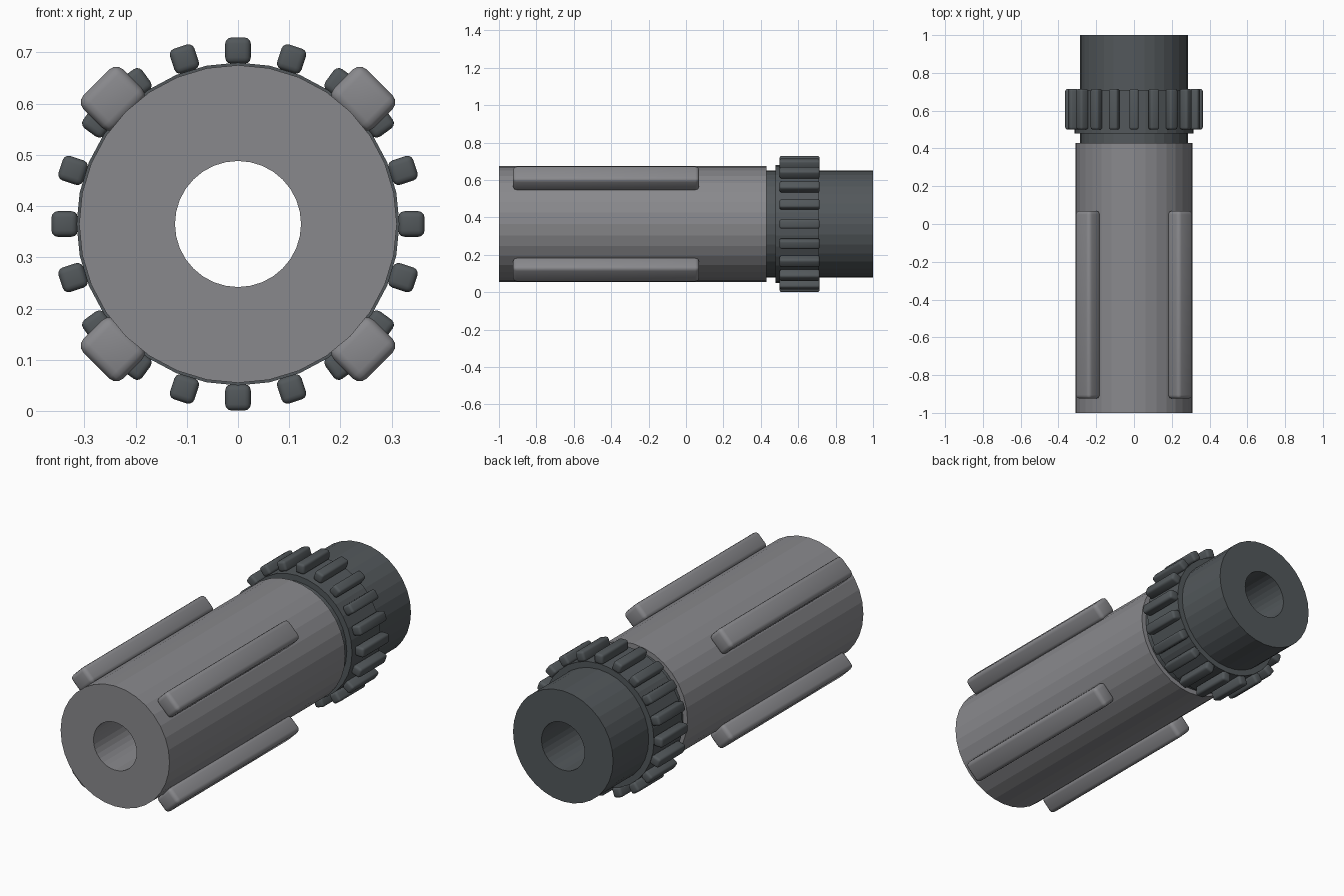
import bpy, bmesh, math
from mathutils import Matrix, Vector

if "Cube" in bpy.data.objects:
    bpy.data.objects.remove(bpy.data.objects["Cube"])

AXIS_Z = 0.365   # height of the shaft axis
BORE = 0.123


def material(name, rgb):
    m = bpy.data.materials.new(name)
    m.diffuse_color = (*rgb, 1.0)
    m.use_nodes = True
    m.node_tree.nodes["Principled BSDF"].inputs["Base Color"].default_value = m.diffuse_color
    return m


LIGHT = material("light grey metal", (0.25, 0.25, 0.265))
DARK = material("dark grey metal", (0.085, 0.097, 0.104))


def finish(bm, name, mat):
    bmesh.ops.recalc_face_normals(bm, faces=bm.faces)
    me = bpy.data.meshes.new(name)
    bm.to_mesh(me)
    bm.free()
    me.materials.append(mat)
    ob = bpy.data.objects.new(name, me)
    ob.location = (0, 0, AXIS_Z)
    bpy.context.collection.objects.link(ob)
    return ob


def tube(name, profile, mat, sides=32):
    """Revolve a closed (radius, y) profile around the y axis."""
    bm = bmesh.new()
    rings = []
    for i in range(sides):
        a = 2 * math.pi * i / sides
        rings.append([bm.verts.new((r * math.cos(a), y, r * math.sin(a))) for r, y in profile])
    n = len(profile)
    for i in range(sides):
        p, q = rings[i], rings[(i + 1) % sides]
        for k in range(n):
            j = (k + 1) % n
            bm.faces.new((p[k], p[j], q[j], q[k]))
    return finish(bm, name, mat)


def bar(name, angle, r_in, r_out, width, y0, y1, bevel, mat):
    """Rounded bar lying along y, placed radially at an angle."""
    bm = bmesh.new()
    bmesh.ops.create_cube(bm, size=1)
    bmesh.ops.scale(bm, vec=Vector((r_out - r_in, y1 - y0, width)), verts=bm.verts)
    bmesh.ops.translate(bm, vec=Vector(((r_in + r_out) / 2, (y0 + y1) / 2, 0)), verts=bm.verts)
    bmesh.ops.bevel(bm, geom=bm.edges[:], offset=bevel, segments=3, profile=0.5, affect='EDGES')
    bmesh.ops.rotate(bm, matrix=Matrix.Rotation(-angle, 3, 'Y'), verts=bm.verts)
    ob = finish(bm, name, mat)
    bpy.ops.object.select_all(action='DESELECT')
    ob.select_set(True)
    bpy.context.view_layer.objects.active = ob
    bpy.ops.object.shade_smooth_by_angle(angle=math.radians(35))
    return ob


# Long light sleeve
tube("sleeve", [(BORE, -1), (0.31, -1), (0.31, 0.43), (BORE, 0.43)], LIGHT)

# Dark end hub and the collar that carries the teeth
tube("hub", [(BORE, 0.43), (0.285, 0.43), (0.285, 1), (BORE, 1)], DARK)
tube("collar", [(0.27, 0.478), (0.315, 0.478), (0.315, 0.71), (0.27, 0.71)], DARK)

# Four rails on the sleeve
for i in range(4):
    bar(f"rail_{i + 1}", math.radians(45 + 90 * i), 0.301, 0.391, 0.11, -0.925, 0.07, 0.02, LIGHT)

# Ring of teeth
for i in range(20):
    bar(f"tooth_{i + 1}", math.radians(18 * i), 0.313, 0.364, 0.05, 0.5, 0.715, 0.012, DARK)
